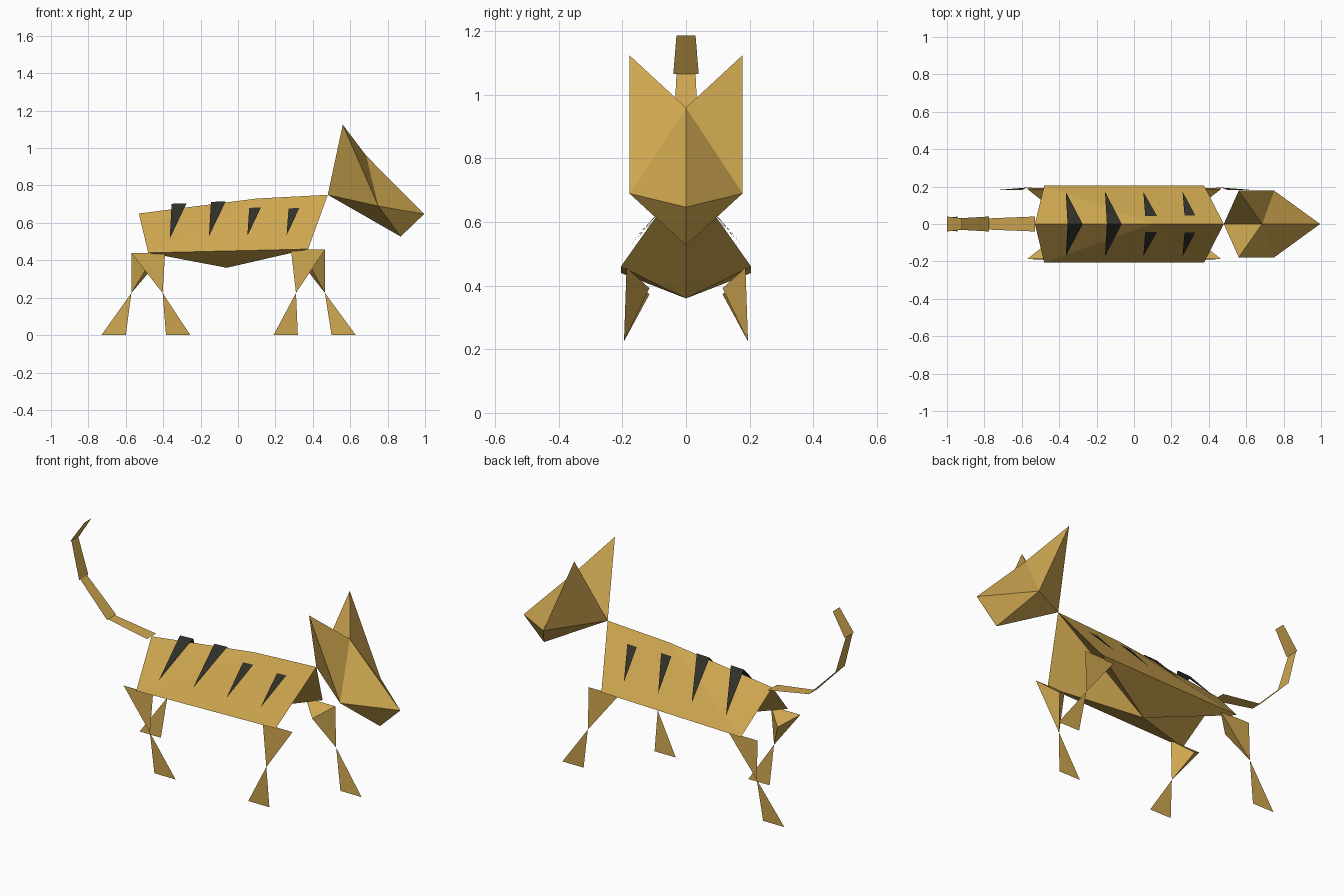
import bpy
import bmesh
from mathutils import Matrix, Vector

cube = bpy.data.objects.get("Cube")
if cube:
    bpy.data.objects.remove(cube, do_unlink=True)


def make_material(name, colour):
    material = bpy.data.materials.new(name)
    material.use_nodes = True
    material.diffuse_color = (*colour, 1)
    shader = material.node_tree.nodes["Principled BSDF"]
    shader.inputs["Base Color"].default_value = (*colour, 1)
    shader.inputs["Roughness"].default_value = 0.9
    return material


gold = make_material("golden fur", (0.62, 0.385, 0.08))
dark = make_material("dark stripe", (0.03, 0.03, 0.022))


def build(name, points, faces, material, mirrored=False, facing=None):
    """Make a flat-shaded object from named points and faces listing the names."""
    bm = bmesh.new()
    verts = {key: bm.verts.new(point) for key, point in points.items()}
    for face in faces:
        bm.faces.new([verts[key] for key in face.split()])
    if mirrored:
        bmesh.ops.mirror(bm, geom=bm.verts[:] + bm.edges[:] + bm.faces[:],
                         matrix=Matrix.Identity(4), merge_dist=0.001, axis='Y')
    if facing is None:
        bmesh.ops.recalc_face_normals(bm, faces=bm.faces[:])
    else:
        # Open sheets are turned towards the requested direction
        bm.normal_update()
        for face in bm.faces:
            if face.normal.dot(Vector(facing)) < 0:
                face.normal_flip()
    mesh = bpy.data.meshes.new(name)
    bm.to_mesh(mesh)
    bm.free()
    mesh.materials.append(material)
    obj = bpy.data.objects.new(name, mesh)
    bpy.context.collection.objects.link(obj)
    return obj


# Body: a ridged back with a notched chest and rump above a belly point
build("body", {
    "rump": (-0.53, 0, 0.65), "back": (0.1, 0, 0.73), "neck": (0.48, 0, 0.75),
    "belly": (-0.06, 0, 0.36),
    "hip": (-0.48, 0.205, 0.44), "shoulder": (0.375, 0.205, 0.46),
}, ["rump back hip", "back shoulder hip", "back neck shoulder",
    "neck belly shoulder", "hip shoulder belly", "rump hip belly"],
    gold, mirrored=True)

# Head: wedge muzzle with two tall pointed ears
build("head", {
    "neck": (0.48, 0, 0.75), "forehead": (0.685, 0, 0.96),
    "nose": (0.995, 0, 0.647), "jaw": (0.87, 0, 0.527),
    "ear": (0.56, 0.178, 1.125), "cheek": (0.75, 0.178, 0.69),
}, ["neck ear forehead", "forehead ear cheek", "forehead cheek nose",
    "nose cheek jaw", "neck jaw cheek", "neck cheek ear"],
    gold, mirrored=True)

# Tail: four flat segments, each tapering towards the tip
path = [(-0.53, 0.65), (-0.775, 0.69), (-0.945, 0.865), (-1, 1.065), (-0.92, 1.187)]
for number, (start, end) in enumerate(zip(path, path[1:]), 1):
    (ax, az), (bx, bz) = start, end
    build(f"tail_segment_{number}", {
        "a": (ax, -0.04, az), "b": (ax, 0.04, az),
        "c": (bx, 0.03, bz), "d": (bx, -0.03, bz),
    }, ["a b c d"], gold, facing=(0.5, 0, 1))


# Legs: a three-sided thigh narrowing to the knee, then a flat lower leg
def build_leg(name, side, rear, front, top, knee, heel, toe):
    middle = (rear + front) / 2
    build(f"{name}_thigh", {
        "rear": (rear, side * 0.187, top), "front": (front, side * 0.187, top),
        "inner": (middle, side * 0.115, top - 0.065),
        "knee": (knee, side * 0.195, 0.225),
    }, ["rear front inner", "rear front knee", "front inner knee", "inner rear knee"], gold)
    build(f"{name}_lower_leg", {
        "knee": (knee, side * 0.195, 0.225),
        "heel": (heel, side * 0.182, 0), "toe": (toe, side * 0.182, 0),
    }, ["knee heel toe"], gold, facing=(0, side, 0))


build_leg("tail_end_near", -1, -0.57, -0.39, 0.438, -0.403, -0.385, -0.255)
build_leg("tail_end_far", 1, -0.57, -0.39, 0.438, -0.57, -0.73, -0.6)
build_leg("head_end_near", -1, 0.283, 0.465, 0.457, 0.31, 0.19, 0.32)
build_leg("head_end_far", 1, 0.283, 0.465, 0.457, 0.465, 0.5, 0.63)

# Stripes: pointed plates hovering just over both flanks
stripes = [
    ("hip", -0.365, 0.09, 0, 0.705, 0.515),
    ("loin", -0.155, 0.09, 0, 0.715, 0.53),
    ("rib", 0.05, 0.073, 0.042, 0.683, 0.53),
    ("shoulder", 0.26, 0.07, 0.042, 0.683, 0.535),
]
for name, x, width, inner, top, bottom in stripes:
    build(f"{name}_stripe", {
        "tip": (x, 0.172, bottom), "rear": (x + 0.01, inner, top - 0.003),
        "front": (x + width, inner, top),
    }, ["tip rear front"], dark, mirrored=True, facing=(0, 0, 1))
